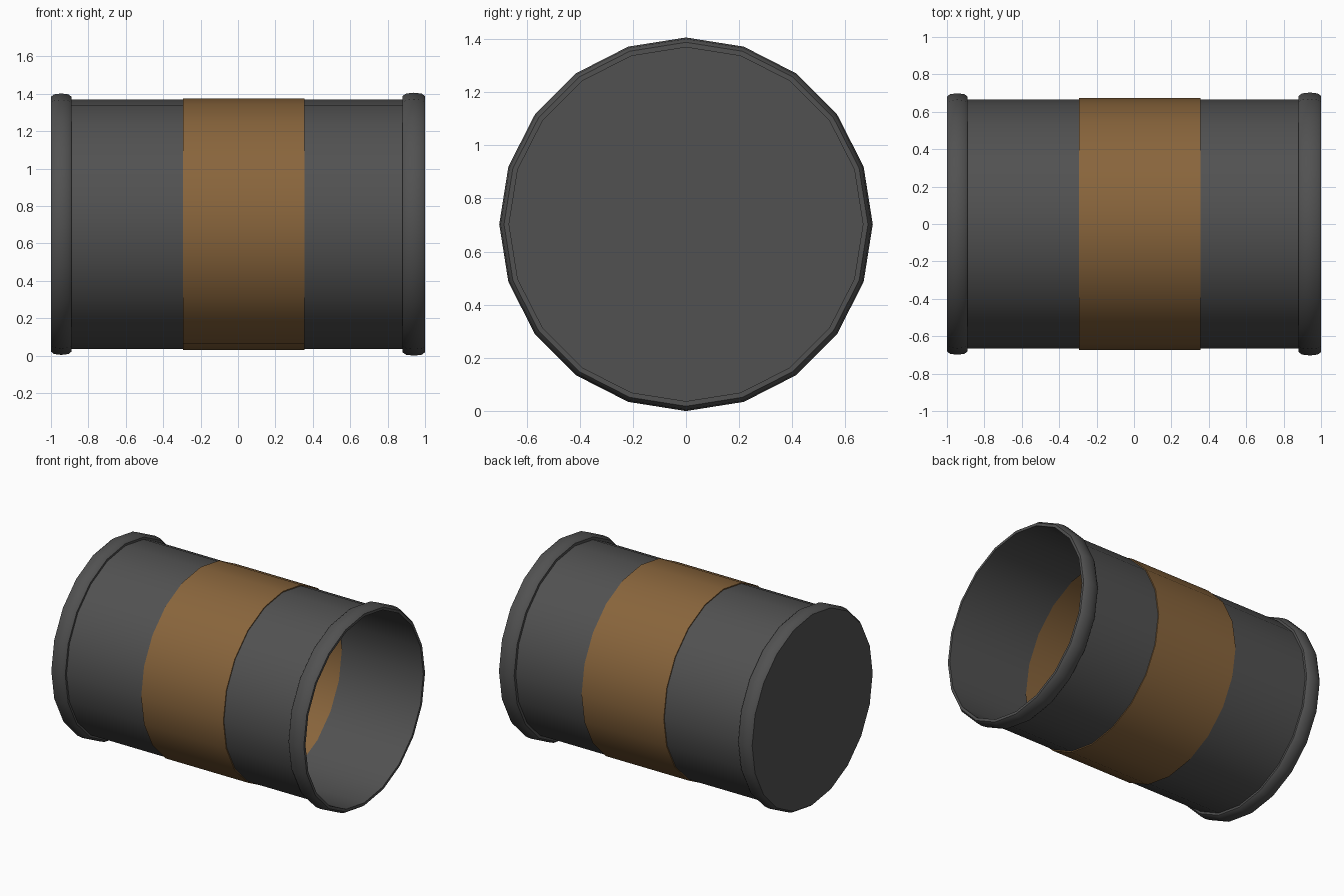
import bpy, bmesh, math

cube = bpy.data.objects.get("Cube")
if cube:
    bpy.data.objects.remove(cube)

SIDES = 20
AXIS_Z = 0.703


def material(name, rgb):
    m = bpy.data.materials.new(name)
    m.use_nodes = True
    m.diffuse_color = (*rgb, 1)
    m.node_tree.nodes["Principled BSDF"].inputs["Base Color"].default_value = (*rgb, 1)
    return m


grey = material("dark grey", (0.083, 0.083, 0.083))
bronze = material("bronze brown", (0.25, 0.13, 0.045))


def lathe(name, profile, mat, cap=False):
    """Revolve (x, radius) points about the x axis; optionally fill the first ring."""
    bm = bmesh.new()
    rings = []
    for x, r in profile:
        angles = [math.tau * j / SIDES for j in range(SIDES)]
        rings.append([bm.verts.new((x, r * math.sin(a), AXIS_Z + r * math.cos(a)))
                      for a in angles])
    for low, high in zip(rings, rings[1:]):
        for j in range(SIDES):
            k = (j + 1) % SIDES
            bm.faces.new((low[j], high[j], high[k], low[k]))
    if cap:
        face = bm.faces.new(rings[0])
        face.normal_update()
        if face.normal.x > 0:
            face.normal_flip()
    mesh = bpy.data.meshes.new(name)
    bm.to_mesh(mesh)
    bm.free()
    mesh.materials.append(mat)
    obj = bpy.data.objects.new(name, mesh)
    bpy.context.collection.objects.link(obj)
    bpy.ops.object.select_all(action="DESELECT")
    obj.select_set(True)
    bpy.context.view_layer.objects.active = obj
    bpy.ops.object.shade_smooth_by_angle(angle=math.radians(40))
    return obj


def rim_profile(start, end, peak):
    """Rounded collar section from start to end along the axis."""
    wall, edge = 0.666, peak - 0.018
    width = end - start
    return [(start, wall), (start, edge), (start + 0.15 * width, peak - 0.005),
            (start + 0.5 * width, peak), (end - 0.15 * width, peak - 0.005),
            (end, edge), (end, wall)]


# Thin tube: two dark lengths with a slightly wider coloured band between
WALL, BAND = 0.666, 0.673
lathe("closed_end_tube", [(-0.99, WALL), (-0.295, WALL)], grey)
lathe("middle_band", [(-0.295, WALL), (-0.295, BAND), (0.355, BAND), (0.355, WALL)], bronze)
lathe("open_end_tube", [(0.355, WALL), (0.99, WALL)], grey)

# Rounded collars; the one at -x is closed by a flat disc
lathe("closed_end_rim", rim_profile(-1, -0.89, 0.699)[1:], grey, cap=True)
lathe("open_end_rim", rim_profile(0.88, 1, 0.703) + [(0.98, WALL)], grey)
